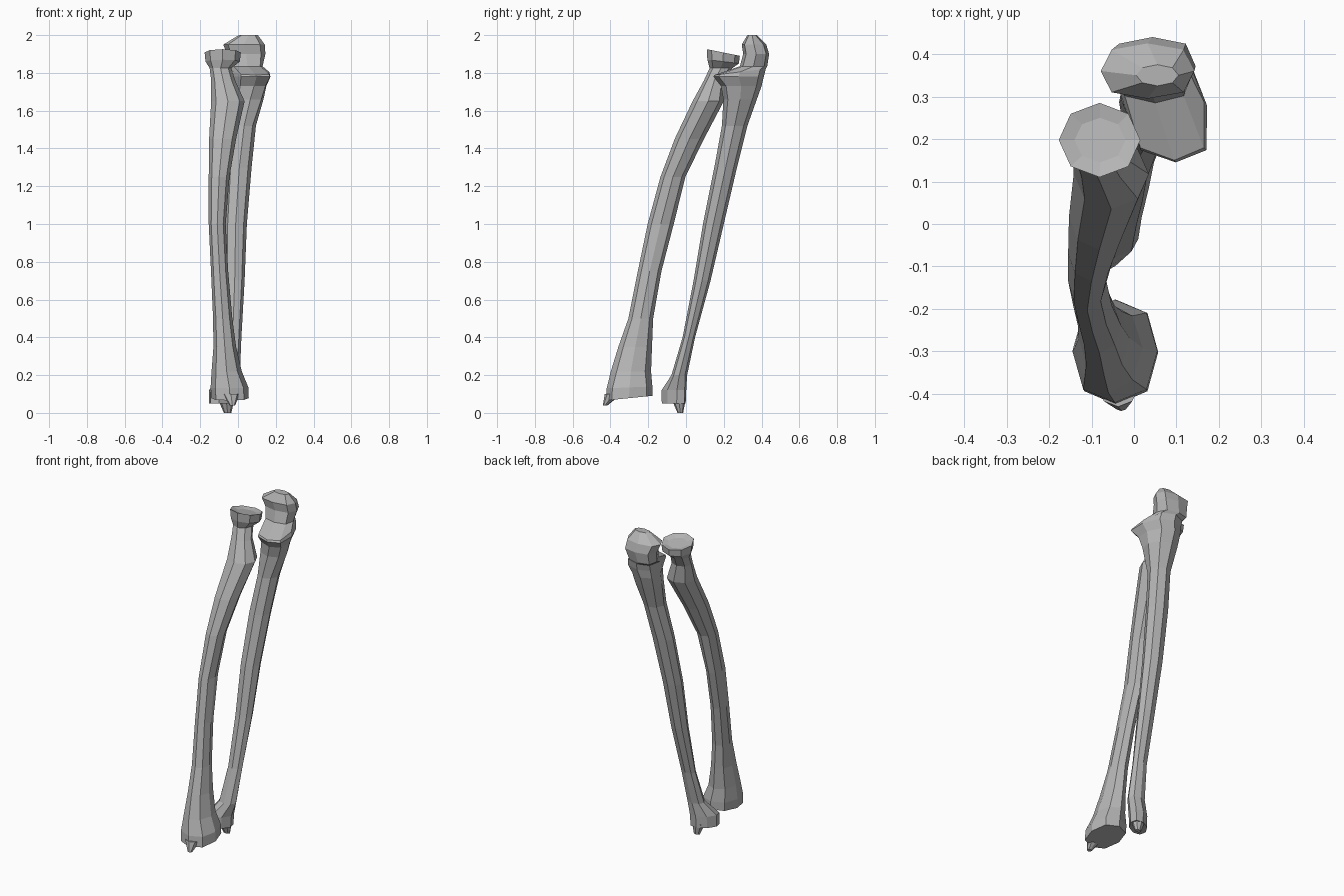
import bpy, bmesh
from math import cos, sin, radians, tau, copysign

if "Cube" in bpy.data.objects:
    bpy.data.objects.remove(bpy.data.objects["Cube"])

SIDES = 8

# Mid grey bone material
bone_grey = bpy.data.materials.new("bone_grey")
bone_grey.diffuse_color = (.46, .46, .46, 1)
bone_grey.use_nodes = True
bone_grey.node_tree.nodes["Principled BSDF"].inputs["Base Color"].default_value = bone_grey.diffuse_color


def ring_points(x0, x1, y0, y1, z, slope=0.0, square=1.0, skew=0.0):
    """Octagonal cross-section filling an x/y range.
    slope tilts z along y, square < 1 fills the corners, skew shifts the back in x."""
    cx, cy, a, b = (x0 + x1) / 2, (y0 + y1) / 2, (x1 - x0) / 2, (y1 - y0) / 2
    pts = []
    for i in range(SIDES):
        c, s = (copysign(abs(f) ** square, f) if abs(f) > 1e-6 else 0.0
                for f in (cos(tau * i / SIDES), sin(tau * i / SIDES)))
        pts.append((cx + a * c + skew * s, cy + b * s, z + slope * b * s))
    return pts


def diagonal_ring(cx, cy, a, b, z, rot):
    """Octagonal cross-section whose long axis is turned by rot degrees."""
    r = radians(rot)
    pts = []
    for i in range(SIDES):
        t = tau * i / SIDES - r
        u, v = a * cos(t), b * sin(t)
        pts.append((cx + u * cos(r) - v * sin(r), cy + u * sin(r) + v * cos(r), z))
    return pts


def loft(name, rings):
    """Skin a list of rings, capped at both ends, flat shaded."""
    bm = bmesh.new()
    loops = [[bm.verts.new(p) for p in ring] for ring in rings]
    for lo, hi in zip(loops, loops[1:]):
        for i in range(SIDES):
            j = (i + 1) % SIDES
            bm.faces.new((lo[i], lo[j], hi[j], hi[i]))
    bm.faces.new(loops[0][::-1])
    bm.faces.new(loops[-1])
    bmesh.ops.recalc_face_normals(bm, faces=bm.faces)
    mesh = bpy.data.meshes.new(name)
    bm.to_mesh(mesh)
    bm.free()
    mesh.materials.append(bone_grey)
    obj = bpy.data.objects.new(name, mesh)
    bpy.context.collection.objects.link(obj)
    return obj


# Front bone: wide wrist end, bowed shaft, tuberosity, neck, disc head
radius_sections = [
    (-.142, .057, -.425, -.178, .078, .10, .85),
    (-.145, .055, -.420, -.178, .135, .04, .85),
    (-.140, .020, -.398, -.185, .22),
    (-.130, -.010, -.358, -.180, .35),
    (-.132, -.030, -.305, -.174, .50),
    (-.143, -.052, -.255, -.130, .75),
    (-.155, -.065, -.203, -.065, 1.00),
    (-.155, -.045, -.135, -.003, 1.25),
    (-.153, -.010, -.060, .095, 1.45),
    (-.142, .035, .035, .200, 1.65),
    (-.142, -.015, .095, .205, 1.76),
    (-.150, -.035, .125, .245, 1.825),
    (-.172, .010, .113, .280, 1.86, -.12),
    (-.177, .015, .110, .285, 1.908, -.20),
    (-.140, -.020, .145, .250, 1.898, -.20),
]
loft("radius_bone", [ring_points(*s) for s in radius_sections])

# Pointed tip at the front of the wrist end
loft("radius_styloid", [ring_points(-.045, -.015, -.440, -.415, .04),
                        ring_points(-.085, .010, -.430, -.340, .10)])

# Rear bone: slim shaft, coronoid ledge, hooked elbow end
ulna_sections = [
    (-.100, .010, -.077, .006, .20),
    (-.075, .018, -.018, .048, .40),
    (-.070, .035, .040, .130, .70),
    (-.072, .047, .090, .200, 1.00),
    (-.058, .072, .150, .270, 1.30),
    (-.030, .095, .190, .325, 1.52),
    (-.035, .135, .198, .375, 1.66, 0, .9, -.015),
    (-.030, .150, .185, .400, 1.73, 0, .85, -.025),
    (-.025, .172, .145, .412, 1.78, 0, .7, -.025),
    (-.025, .165, .150, .422, 1.805, .12, .7, -.025),
    (-.050, .130, .285, .430, 1.835, 0, .75, -.01),
    (-.058, .145, .303, .440, 1.90, 0, .75),
    (-.078, .142, .295, .425, 1.95, 0, .75),
    (.005, .105, .325, .375, 2.00),
]
wrist_end = [diagonal_ring(-.085, -.065, .082, .050, .05, 40),
             diagonal_ring(-.083, -.064, .084, .052, .12, 40)]
loft("ulna_bone", wrist_end + [ring_points(*s) for s in ulna_sections])

# Blunt spike below the wrist end of the rear bone
loft("ulna_styloid", [ring_points(-.075, -.035, -.045, -.015, 0),
                      ring_points(-.105, -.020, -.075, -.002, .07)])
